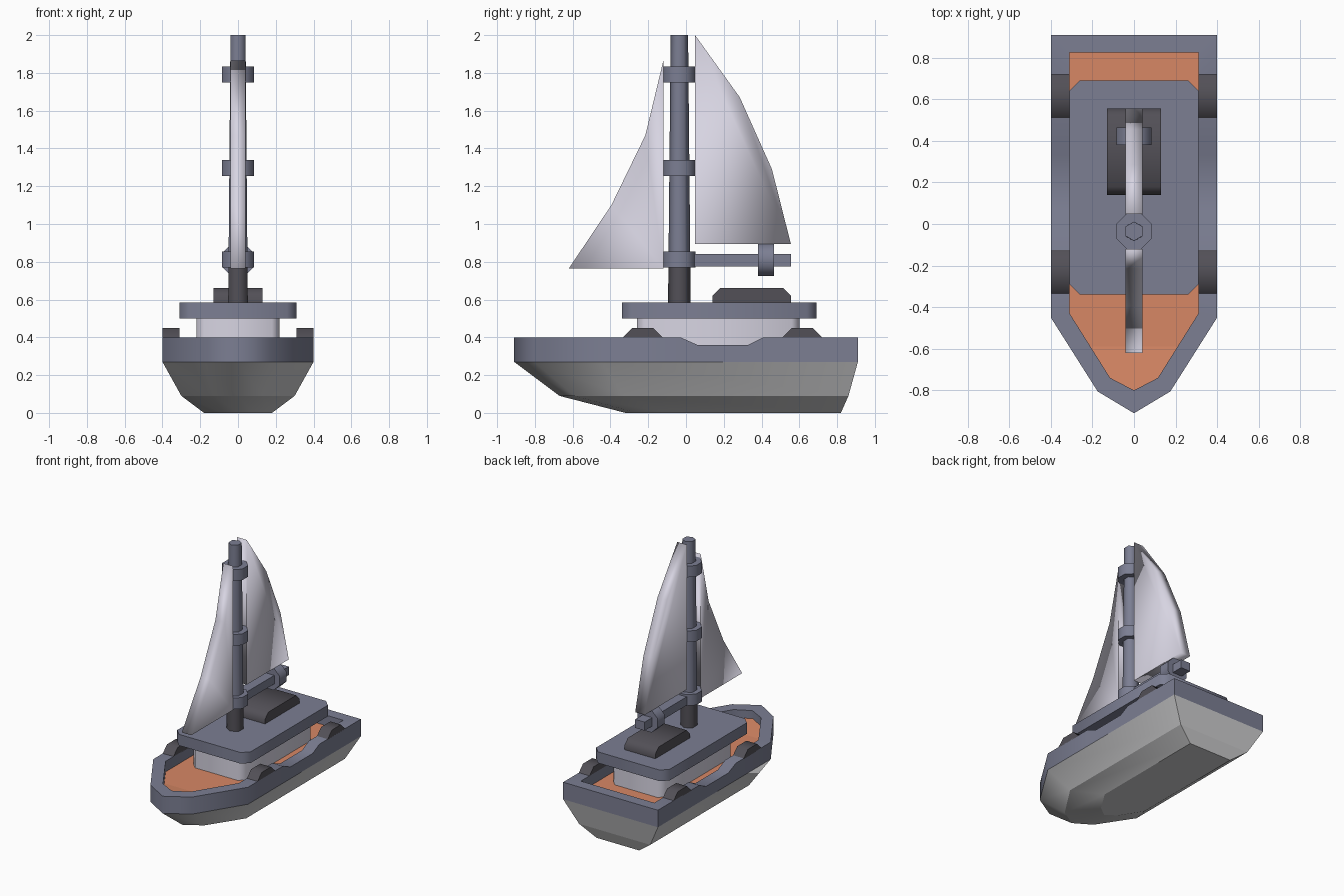
import bpy, bmesh, math

if "Cube" in bpy.data.objects:
    bpy.data.objects.remove(bpy.data.objects["Cube"])


def material(name, r, g, b):
    m = bpy.data.materials.new(name)
    m.diffuse_color = (r, g, b, 1)
    m.use_nodes = True
    m.node_tree.nodes["Principled BSDF"].inputs["Base Color"].default_value = m.diffuse_color
    return m


slate = material("slate_blue", 0.20, 0.21, 0.29)
dark = material("dark_grey", 0.085, 0.08, 0.095)
grey = material("hull_grey", 0.62, 0.62, 0.63)
cloth = material("off_white", 0.68, 0.66, 0.76)
wood = material("orange_deck", 0.68, 0.245, 0.13)


def finish(name, bm, mat, smooth=None, crease=None):
    """smooth: angle limit; crease(a, b): rule for extra sharp edges."""
    bmesh.ops.recalc_face_normals(bm, faces=bm.faces)
    me = bpy.data.meshes.new(name)
    bm.to_mesh(me)
    bm.free()
    me.materials.append(mat)
    if smooth is not None:
        me.shade_smooth()
        me.set_sharp_from_angle(angle=math.radians(smooth))
        for e in me.edges:
            a, b = (me.vertices[i].co for i in e.vertices)
            if crease and crease(a, b):
                e.use_edge_sharp = True
    ob = bpy.data.objects.new(name, me)
    bpy.context.collection.objects.link(ob)
    return ob


def loft(name, rings, mat, smooth=None, closed=False, crease=None):
    """Join rings of 3D points; cap the ends, or close into a loop."""
    bm = bmesh.new()
    vs = [[bm.verts.new(p) for p in r] for r in rings]
    n = len(vs[0])
    pairs = list(zip(vs, vs[1:])) + ([(vs[-1], vs[0])] if closed else [])
    for a, b in pairs:
        for i in range(n):
            j = (i + 1) % n
            bm.faces.new((a[i], a[j], b[j], b[i]))
    if not closed:
        bm.faces.new(vs[0])
        bm.faces.new(vs[-1])
    return finish(name, bm, mat, smooth, crease)


def slab_x(name, profile, x0, x1, mat, smooth=None, crease=None):
    """Extrude a (y, z) profile along x."""
    return loft(name, [[(x, y, z) for y, z in profile] for x in (x0, x1)], mat, smooth,
                crease=crease)


def ngon(n, r, turn=0.0):
    return [(r * math.cos(math.tau * i / n + turn), r * math.sin(math.tau * i / n + turn))
            for i in range(n)]


def outline(half):
    """Mirror the right half (points with x = 0 are not doubled)."""
    return half + [(-x, *rest) for x, *rest in half[::-1] if x > 0]


def level_edge(a, b):
    return abs(a.z - b.z) < 1e-4


# Hull: three levels, pointed bow and flat stern, creased along each level
levels = [
    (0.00, [(0.18, 0.82), (0.18, -0.10), (0.08, -0.26), (0, -0.32)]),
    (0.09, [(0.30, 0.86), (0.30, -0.33), (0.13, -0.59), (0, -0.67)]),
    (0.27, [(0.40, 0.91), (0.40, -0.45), (0.175, -0.805), (0, -0.91)]),
]
loft("hull", [[(x, y, z) for x, y in outline(h)] for z, h in levels], grey, 40,
     crease=level_edge)

# Rim with a dip along each side
stations = [(0.41, 0.40), (0.33, 0.36), (0.06, 0.36), (-0.03, 0.40)]
outer = outline([(0.40, 0.91, 0.40)] + [(0.40, y, z) for y, z in stations]
                + [(0.40, -0.45, 0.40), (0.175, -0.805, 0.40), (0, -0.91, 0.40)])
inner = outline([(0.31, 0.825, 0.40)] + [(0.31, y, z) for y, z in stations]
                + [(0.31, -0.43, 0.40), (0.115, -0.74, 0.40), (0, -0.80, 0.40)])


def low(ring):
    return [(x, y, 0.27) for x, y, z in ring]


loft("rim", [low(outer), outer, inner, low(inner)], slate, 65, closed=True)

# Deck, rising slightly towards the bow
main_deck = outline([(0.312, 0.83), (0.312, -0.43), (0.21, -0.59)])
loft("deck", [[(x, y, z) for x, y in main_deck] for z in (0.28, 0.32)], wood)
bow = outline([(0.21, -0.59, 0.32), (0.116, -0.74, 0.335), (0, -0.80, 0.341)])
loft("bow_deck", [[(x, y, 0.28) for x, y, z in bow], bow], wood)

# Bumpers on the rim
for side, x0, x1 in (("right", 0.31, 0.40), ("left", -0.40, -0.31)):
    for place, y in (("front", -0.23), ("rear", 0.615)):
        slab_x(f"bumper_{place}_{side}",
               [(y - 0.11, 0.395), (y - 0.055, 0.45), (y + 0.055, 0.45), (y + 0.11, 0.395)],
               x0, x1, dark, 50)


def chamfered(w, y0, y1, c, z):
    return [(x, y, z) for x, y in
            ((w, y0 + c), (w, y1 - c), (w - c, y1), (c - w, y1),
             (-w, y1 - c), (-w, y0 + c), (c - w, y0), (w - c, y0))]


# Cabin, roof and hatch
loft("cabin", [chamfered(0.22, -0.26, 0.60, 0.04, z) for z in (0.30, 0.51)], cloth, 50)
loft("cabin_roof", [chamfered(0.31, -0.34, 0.69, 0.05, z) for z in (0.50, 0.585)], slate, 50)
slab_x("roof_hatch", [(0.14, 0.58), (0.14, 0.62), (0.18, 0.66), (0.515, 0.66),
                      (0.555, 0.62), (0.555, 0.58)], -0.13, 0.13, dark, 50)

# Mast with dark foot, tapering upwards
MY = -0.035


def mast_ring(z):
    r = 0.06 - 0.014 * (z - 0.58) / 1.42
    return [(x, MY + y, z) for x, y in ngon(6, r, math.pi / 2)]


loft("mast_foot", [mast_ring(0.58), mast_ring(0.78)], dark, 65)
loft("mast", [mast_ring(0.78), mast_ring(2.0)], slate, 65)

# Mast collars
R8 = 0.085 / math.cos(math.pi / 8)
for i, z in enumerate((0.77, 1.255, 1.75)):
    loft(f"mast_collar_{i + 1}",
         [[(x, MY + y, h) for x, y in ngon(8, R8, math.pi / 8)] for h in (z, z + 0.085)],
         slate, 50)

# Square boom and its collar
slab_x("boom", [(0.0, 0.775), (0.555, 0.775), (0.555, 0.84), (0.0, 0.84)], -0.04, 0.04, slate)
loft("boom_collar", [[(x, y, 0.81 + z) for x, z in ngon(8, R8, math.pi / 8)]
                     for y in (0.38, 0.465)], slate, 50)


def sail_crease(a, b):
    """Sharp along the straight foot and mast edges, soft on the curved edge."""
    same_x = abs(a.x - b.x) < 1e-4
    return same_x and (abs(a.y - b.y) < 1e-4 or abs(a.z - b.z) < 1e-4)


# Sails
slab_x("main_sail", [(0.048, 0.895), (0.048, 2.0), (0.285, 1.67), (0.455, 1.29), (0.555, 0.895)],
       -0.04, 0.04, cloth, 180, sail_crease)
slab_x("front_sail", [(-0.12, 0.765), (-0.12, 1.865), (-0.215, 1.47), (-0.395, 1.10), (-0.62, 0.765)],
       -0.04, 0.04, cloth, 180, sail_crease)
